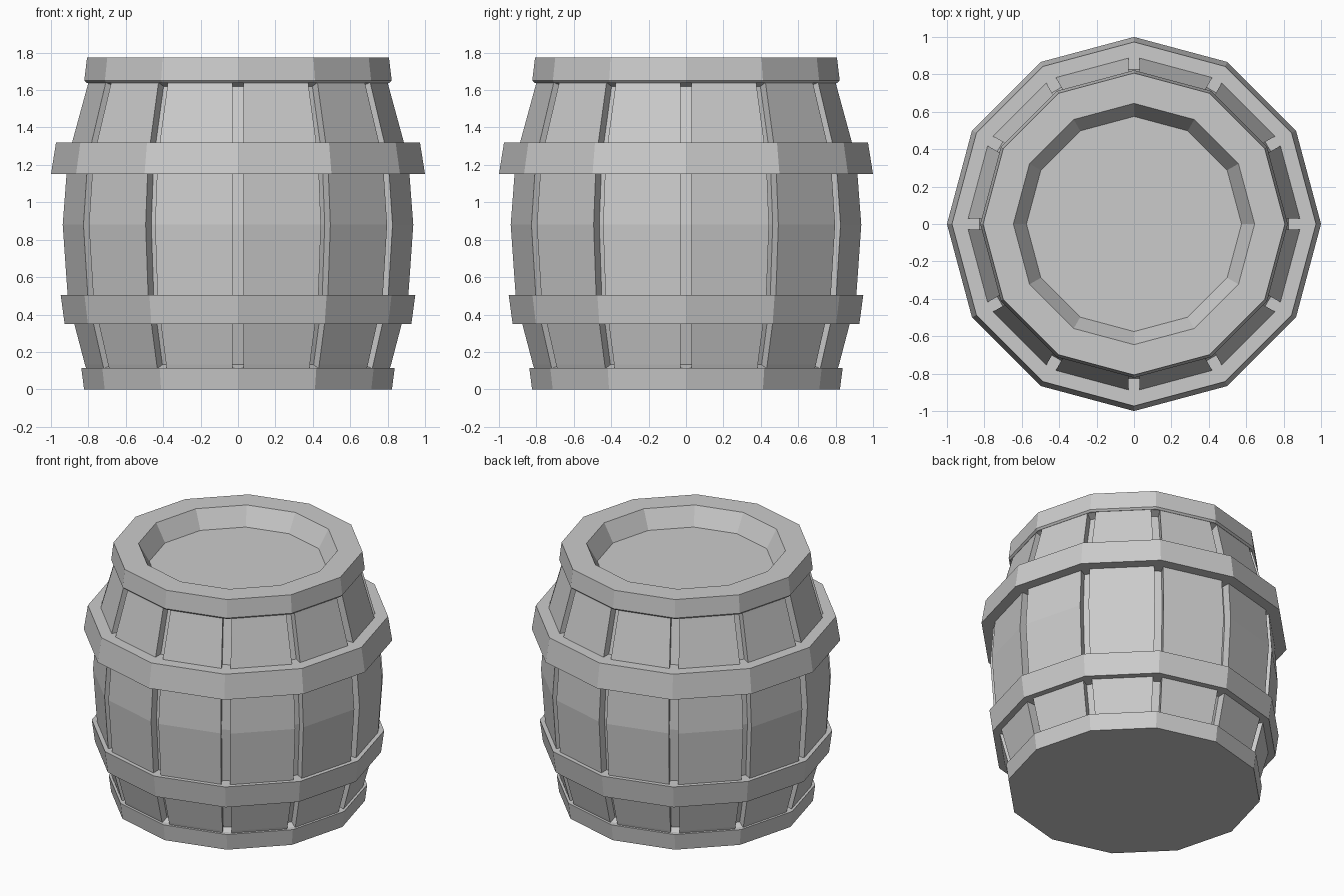
import bpy, bmesh
from math import sin, cos, pi

if "Cube" in bpy.data.objects:
    bpy.data.objects.remove(bpy.data.objects["Cube"])

SIDES = 12


def loft(name, rings, closed=False, cap_first=False, cap_last=False):
    """Skin a list of equally sized rings of points into a flat-shaded mesh."""
    bm = bmesh.new()
    vs = [[bm.verts.new(p) for p in ring] for ring in rings]
    n = len(vs[0])
    pairs = list(zip(vs, vs[1:]))
    if closed:
        pairs.append((vs[-1], vs[0]))
    for a, b in pairs:
        for i in range(n):
            j = (i + 1) % n
            bm.faces.new((a[i], a[j], b[j], b[i]))
    if cap_first:
        bm.faces.new(vs[0][::-1])
    if cap_last:
        bm.faces.new(vs[-1])
    bmesh.ops.recalc_face_normals(bm, faces=bm.faces)
    mesh = bpy.data.meshes.new(name)
    bm.to_mesh(mesh)
    bm.free()
    obj = bpy.data.objects.new(name, mesh)
    bpy.context.collection.objects.link(obj)
    return obj


def polygon_ring(r, z):
    return [(r * cos(2 * pi * k / SIDES), r * sin(2 * pi * k / SIDES), z)
            for k in range(SIDES)]


def stave_ring(r, z, depth, g=0.029):
    """Twelve flat staves with a groove of half-width g at every corner."""
    pts = []
    edge = r - g * math_tan15
    for k in range(SIDES):
        a = 2 * pi * k / SIDES
        for rad, lat in ((edge, -g), (edge - depth, -g),
                         (edge - depth, g), (edge, g)):
            pts.append((rad * cos(a) - lat * sin(a),
                        rad * sin(a) + lat * cos(a), z))
    return pts


math_tan15 = sin(pi / 12) / cos(pi / 12)

# Bulging staves; grooves run out at both ends: (radius, z, groove depth)
stave_profile = [(0.79, 0.03, 0.005), (0.82, 0.113, 0.005), (0.826, 0.132, 0.06),
                 (0.917, 0.48, 0.06), (0.945, 0.88, 0.06), (0.918, 1.235, 0.06),
                 (0.813, 1.62, 0.06), (0.808, 1.639, 0.005)]
loft("staves", [stave_ring(*p) for p in stave_profile])

# Solid base rim
base = [(0.823, 0), (0.838, 0.115), (0.74, 0.115)]
loft("base_rim", [polygon_ring(*p) for p in base], cap_first=True)

# Top rim with the sunken lid
lid = [(0.74, 1.638), (0.81, 1.638), (0.822, 1.65), (0.807, 1.775),
       (0.645, 1.775), (0.575, 1.65)]
loft("top_rim_and_lid", [polygon_ring(*p) for p in lid], cap_last=True)

# Hoops: bottom radius, bottom z, top radius, top z
for name, r0, z0, r1, z1 in (("lower_hoop", 0.927, 0.35, 0.948, 0.505),
                             ("upper_hoop", 1.0, 1.15, 0.973, 1.32)):
    section = [(r0, z0), (r1, z1), (0.815, z1), (0.815, z0)]
    loft(name, [polygon_ring(*p) for p in section], closed=True)
